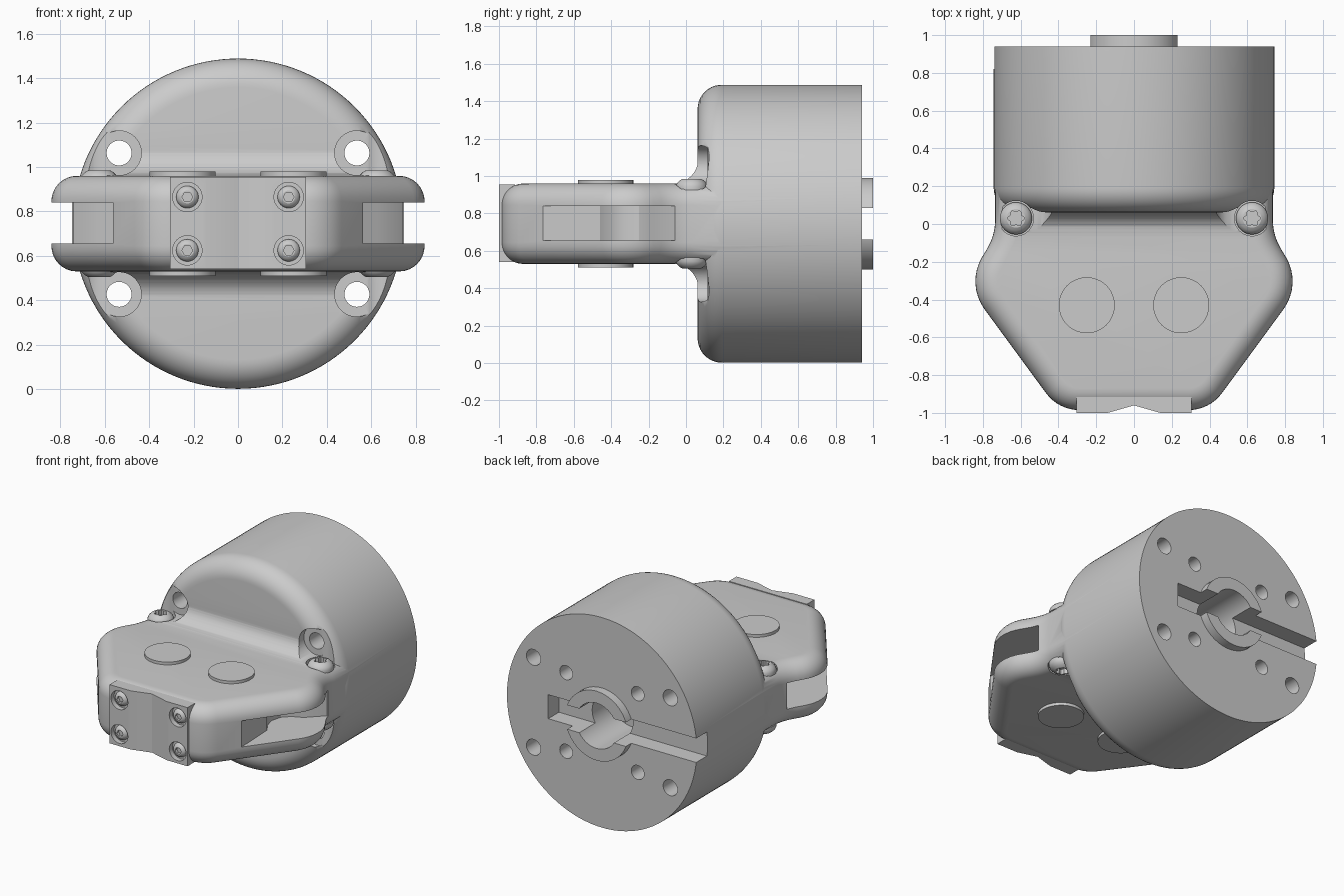
import bpy, bmesh
from math import pi, cos, sin, tan
from mathutils import Matrix, Vector

if "Cube" in bpy.data.objects:
    bpy.data.objects.remove(bpy.data.objects["Cube"])

MID = 0.745                      # height of the body axis
UP = Matrix.Identity(4)
DOWN = Matrix.Rotation(pi, 4, 'X')
BACK = Matrix.Rotation(-pi / 2, 4, 'X')
FRONT = Matrix.Rotation(pi / 2, 4, 'X')


def loft(name, loops, mat=UP):
    """Skin equal-length loops of points and cap both ends."""
    bm = bmesh.new()
    rings = [[bm.verts.new(mat @ Vector(p)) for p in lp] for lp in loops]
    n = len(rings[0])
    for a, b in zip(rings, rings[1:]):
        for i in range(n):
            bm.faces.new((a[i], a[(i + 1) % n], b[(i + 1) % n], b[i]))
    bm.faces.new(rings[0][::-1])
    bm.faces.new(rings[-1])
    bmesh.ops.recalc_face_normals(bm, faces=bm.faces)
    me = bpy.data.meshes.new(name)
    bm.to_mesh(me)
    bm.free()
    ob = bpy.data.objects.new(name, me)
    bpy.context.collection.objects.link(ob)
    return ob


def ring(r, z, n=48, shape=lambda a: 1):
    return [(r * shape(t) * cos(t), r * shape(t) * sin(t), z)
            for t in (2 * pi * i / n for i in range(n))]


def turned(name, prof, loc=(0, 0, 0), rot=UP, n=48):
    return loft(name, [ring(r, z, n) for r, z in prof], Matrix.Translation(loc) @ rot)


def prism(name, pts, z0, z1, mat=UP):
    return loft(name, [[(x, y, z) for x, y in pts] for z in (z0, z1)], mat)


def rounded(corners, d=0, steps=8):
    """Counter-clockwise polygon (x, y, radius), inset by d, with round corners."""
    out, n = [], len(corners)
    for i in range(n):
        p0, p, p1 = (Vector(corners[j % n][:2]) for j in (i - 1, i, i + 1))
        e0, e1 = (p - p0).normalized(), (p1 - p).normalized()
        n0, n1 = Vector((-e0.y, e0.x)), Vector((-e1.y, e1.x))
        s = 1 if e0.cross(e1) > 0 else -1
        r = max(corners[i][2] - s * d, 0.004)
        mitre = (n0 + n1) / (1 + n0.dot(n1))
        c = p + mitre * d + mitre * r * s
        for k in range(steps + 1):
            out.append(c - s * r * n0.slerp(n1, k / steps))
    return out


def boolean(ob, tool, op='DIFFERENCE'):
    tool.hide_render = True
    m = ob.modifiers.new(op, 'BOOLEAN')
    m.operation, m.solver, m.object = op, 'EXACT', tool
    bpy.context.view_layer.objects.active = ob
    bpy.ops.object.modifier_apply(modifier=m.name)
    bpy.data.objects.remove(tool)


# round body with a filleted front rim
R, F = 0.743, 0.13
prof = [(R - F + F * sin(a), 0.062 + F - F * cos(a)) for a in (pi / 2 * i / 10 for i in range(11))]
hand = turned("gripper_body", prof + [(R, 0.94)], (0, 0, MID), BACK, 128)

# six-sided palm with rounded top and bottom edges
half = [(0.40, -0.985, 0.22), (0.89, -0.317, 0.25), (0.735, -0.06, 0.3), (0.735, 0.3, 0.004)]
plan = half + [(-x, y, r) for x, y, r in reversed(half)]
E = 0.115
arc = [(E - E * sin(a), E - E * cos(a)) for a in (pi / 2 * i / 8 for i in range(9))]
levels = [(d, 0.53 + h) for d, h in arc] + [(d, 0.96 - h) for d, h in reversed(arc)]
palm = loft("palm", [[(p.x, p.y, z) for p in rounded(plan, d)] for d, z in levels])
boolean(hand, palm, 'UNION')

# concave fillets between palm and body
YZX = Matrix(((0, 0, 1, 0), (1, 0, 0, 0), (0, 1, 0, 0), (0, 0, 0, 1)))
for s in (1, -1):
    f = [(-0.07 + 0.135 * sin(a), MID + s * (0.3445 - 0.13 * cos(a)))
         for a in (pi / 2 * i / 10 for i in range(11))]
    f += [(0.2, MID + s * 0.3445), (0.2, MID + s * 0.15), (-0.07, MID + s * 0.15)]
    boolean(hand, prism("fillet", f, -0.62, 0.62, YZX), 'UNION')

# ring boss on the back, then its bore and the keyway
boolean(hand, turned("boss", [(0.245, 0.9), (0.245, 1.0)], (0, 0, MID), BACK, 64), 'UNION')
boolean(hand, turned("bore", [(0.16, 0.6), (0.16, 1.2)], (0, 0, MID), BACK, 64))
boolean(hand, prism("keyway", [(-1, 0.82), (0.42, 0.82), (0.42, 1.2), (-1, 1.2)], 0.66, 0.83))

# recess for the front plate
boolean(hand, prism("recess", [(-0.303, -1.2), (0.303, -1.2), (0.303, -0.92), (-0.303, -0.92)], 0.3, 1.2))

# finger slots, bolt holes and screw pockets
slot = [(0.57, -0.95), (1, -0.95), (1, -0.06), (0.74, -0.06), (0.63, -0.17),
        (0.56, -0.20), (0.51, -0.25), (0.49, -0.325), (0.51, -0.40), (0.55, -0.46)]
for sx in (1, -1):
    boolean(hand, prism("slot", [(sx * x, y) for x, y in slot], 0.655, 0.84))
    for sz, rot in ((1, UP), (-1, DOWN)):
        at = (sx * 0.535, 0, MID + sz * 0.318)
        boolean(hand, turned("bolt_hole", [(0.1, -0.3), (0.1, 0.115), (0.056, 0.115), (0.056, 1.2)], at, BACK))
        boolean(hand, turned("dowel_hole", [(0.05, 0.78), (0.05, 1.2)],
                             (sx * 0.28, 0, MID + sz * 0.278), BACK, 32))
        boolean(hand, turned("pocket", [(0.093, 0.185), (0.093, 0.6)], (sx * 0.625, 0.03, MID), rot))

# front plate with a shallow V
plate = prism("front_plate", [(-0.305, -0.915), (-0.305, -1), (-0.14, -1), (0, -0.96),
                              (0.14, -1), (0.305, -1), (0.305, -0.915)], 0.54, 0.955)


def lobes(a):
    return 1 + 0.16 * cos(6 * a)


def hexagon(a):
    return cos(pi / 6) / cos(a % (pi / 3) - pi / 6)


def screw(name, r, h, socket, shape, loc, rot):
    """Domed screw head with a shaped socket."""
    loops = [ring(r, 0), ring(r, h * 0.35), ring(r * 0.92, h * 0.62), ring(r * 0.75, h * 0.86),
             ring(r * 0.58, h), ring(socket, h, 48, shape), ring(socket, h * 0.4, 48, shape)]
    return loft(name, loops, Matrix.Translation(loc) @ rot)


parts = [hand, plate]
for sx in (1, -1):
    parts.append(turned("pivot_pin", [(0.148, 0.51), (0.148, 0.98)], (sx * 0.25, -0.43, 0), UP, 64))
    for sz, rot in ((1, UP), (-1, DOWN)):
        parts.append(screw("side_screw", 0.085, 0.06, 0.038, lobes,
                           (sx * 0.625, 0.03, MID + sz * 0.18), rot))
        at = (sx * 0.228, 0, MID + sz * 0.12)
        boolean(plate, turned("counterbore", [(0.066, 0.965), (0.066, 1.2)], at, FRONT))
        parts.append(screw("plate_screw", 0.05, 0.035, 0.024, hexagon, (at[0], -0.96, at[2]), FRONT))

# smooth shading with crisp edges
for ob in bpy.context.scene.objects:
    ob.select_set(ob in parts)
bpy.context.view_layer.objects.active = hand
bpy.ops.object.shade_smooth_by_angle(angle=pi / 6)
